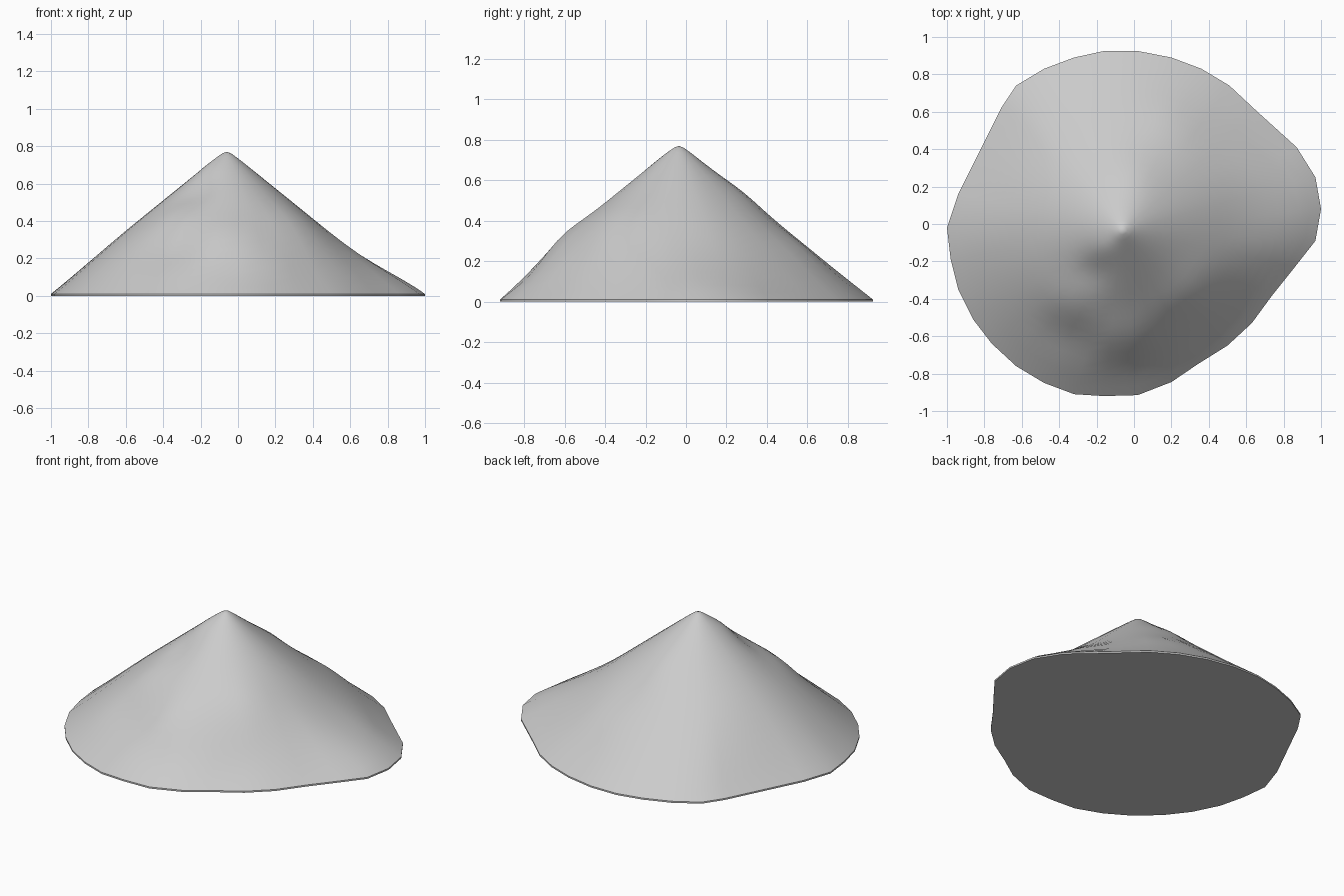
import bpy
import bmesh
import math

if "Cube" in bpy.data.objects:
    bpy.data.objects.remove(bpy.data.objects["Cube"])

# Irregular footprint of the heap, counter-clockwise
outline = [
    (1, .08), (.97, .25), (.87, .41), (.66, .6), (.51, .74), (.36, .83), (.2, .89), (.02, .925),
    (-.16, .925), (-.32, .89), (-.48, .83), (-.63, .74), (-.71, .62), (-.82, .4), (-.94, .16),
    (-1, -.02), (-.98, -.19), (-.94, -.35), (-.86, -.51), (-.76, -.64), (-.63, -.76),
    (-.48, -.85), (-.32, -.91), (-.16, -.92), (.02, -.915), (.2, -.845), (.34, -.75),
    (.5, -.65), (.63, -.53), (.74, -.38), (.86, -.23), (.97, -.09)]
apex_x, apex_y, peak = -.06, -.035, .77
slope, lip, rings = .81, .01, 22

# Soft lumps and hollows: x, y, radius, height
lumps = [
    (-.16, -.13, .07, .012), (-.23, -.26, .08, -.02),
    (-.36, -.42, .11, .02), (-.34, -.62, .11, -.03),
    (-.05, -.62, .11, .025), (.03, -.79, .09, -.025),
    (.32, -.36, .15, .02), (.42, -.56, .12, -.025),
    (0, .28, .12, .015), (.2, .58, .13, .02), (.76, .43, .08, -.04)]


def smoothstep(a, b, v):
    v = min(max((v - a) / (b - a), 0), 1)
    return v * v * (3 - 2 * v)


def height(x, y, r, t):
    """Straight cone that flares out to meet the footprint."""
    cone = peak + .016 - slope * math.hypot(r, .02)
    straight = peak * (1 - t) + lip * t
    w = smoothstep(.5, 1, t)
    z = cone * (1 - w) + straight * w
    for lx, ly, size, h in lumps:
        z += h * math.exp(-((x - lx) ** 2 + (y - ly) ** 2) / size ** 2) * (1 - t ** 8)
    return max(z, lip)


# Sloping surface, built ring by ring from the rim to the tip
bm = bmesh.new()
loops = [[bm.verts.new((x, y, 0)) for x, y in outline]]
for i in range(rings, 0, -1):
    t = (i / rings) ** 1.2
    loop = []
    for ox, oy in outline:
        dx, dy = (ox - apex_x) * t, (oy - apex_y) * t
        x, y = apex_x + dx, apex_y + dy
        loop.append(bm.verts.new((x, y, height(x, y, math.hypot(dx, dy), t))))
    loops.append(loop)
n = len(outline)
for low, high in zip(loops, loops[1:]):
    for k in range(n):
        j = (k + 1) % n
        bm.faces.new((low[k], low[j], high[j], high[k]))
tip = bm.verts.new((apex_x, apex_y, peak))
for k in range(n):
    bm.faces.new((loops[-1][k], loops[-1][(k + 1) % n], tip))

# Flat underside
bm.faces.new(loops[0][::-1])
bmesh.ops.recalc_face_normals(bm, faces=bm.faces)

mesh = bpy.data.meshes.new("heap")
bm.to_mesh(mesh)
bm.free()
heap = bpy.data.objects.new("heap", mesh)
bpy.context.collection.objects.link(heap)

# Plain grey
grey = bpy.data.materials.new("light_grey")
grey.use_nodes = True
colour = (.6, .6, .6, 1)
grey.diffuse_color = colour
grey.node_tree.nodes["Principled BSDF"].inputs["Base Color"].default_value = colour
mesh.materials.append(grey)

bpy.ops.object.select_all(action='DESELECT')
heap.select_set(True)
bpy.context.view_layer.objects.active = heap
bpy.ops.object.shade_smooth_by_angle(angle=math.radians(35))
